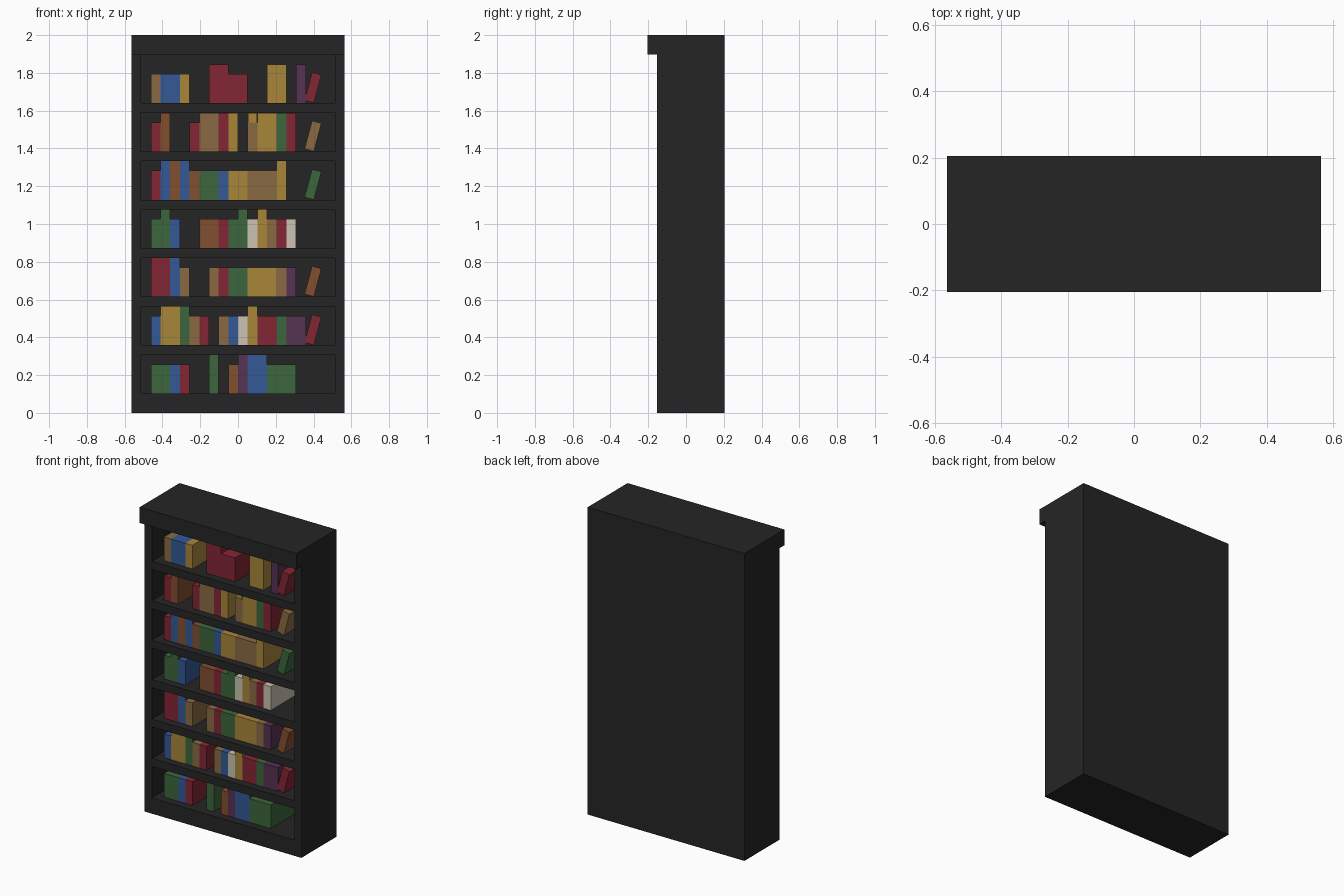
import bpy, math

if "Cube" in bpy.data.objects:
    bpy.data.objects.remove(bpy.data.objects["Cube"])

U = 2 / 39  # one design unit; the case is 39 units tall


def srgb(r, g, b):
    def lin(c):
        c /= 255
        return c / 12.92 if c <= 0.04045 else ((c + 0.055) / 1.055) ** 2.4
    return (lin(r), lin(g), lin(b), 1)


def material(name, rgb):
    m = bpy.data.materials.new(name)
    m.diffuse_color = srgb(*rgb)
    m.use_nodes = True
    m.node_tree.nodes["Principled BSDF"].inputs["Base Color"].default_value = m.diffuse_color
    return m


MATS = {
    'k': material("black_wood", (37, 37, 37)),
    'r': material("red_cover", (131, 38, 52)),
    'b': material("blue_cover", (52, 88, 150)),
    'y': material("gold_cover", (168, 134, 58)),
    'g': material("green_cover", (60, 102, 60)),
    't': material("tan_cover", (138, 106, 68)),
    'o': material("rust_cover", (130, 78, 48)),
    'p': material("purple_cover", (86, 50, 82)),
    'w': material("cream_cover", (204, 196, 178)),
}


def box(name, x0, x1, y0, y1, z0, z1, key, lean=0):
    """Box from bounds in design units, optionally tilted about its centre."""
    bpy.ops.mesh.primitive_cube_add(size=1)
    o = bpy.context.object
    o.name = name
    o.location = ((x0 + x1) / 2 * U, (y0 + y1) / 2 * U, (z0 + z1) / 2 * U)
    o.scale = ((x1 - x0) * U, (y1 - y0) * U, (z1 - z0) * U)
    o.rotation_euler.y = lean
    o.data.materials.append(MATS[key])
    return o


# Case: sides, back, base and overhanging cornice
for side, s in (("left", -1), ("right", 1)):
    box(side + "_side", min(s * 10, s * 11), max(s * 10, s * 11), -3, 4, 0, 37, 'k')
box("back_panel", -10, 10, 3, 4, 0, 37, 'k')
box("base", -10, 10, -3, 3, 0, 2, 'k')
box("cornice", -11, 11, -4, 4, 37, 39, 'k')

# Shelves between the seven bays
for i in range(1, 7):
    box("shelf", -10, 10, -3, 3, 1 + 5 * i, 2 + 5 * i, 'k')

# Books from the bottom bay up: capitals are tall, dots are gaps, then leaning book
ROWS = [
    ("ggbr..G.oPBBggg.", ""),
    ("bYYGtr.tbwYrrgpp", "r"),
    ("RRBt..trggyyytp.", "o"),
    ("gGb..oorgGwYtrw.", ""),
    ("rBOBoggbyytttY..", "g"),
    ("rO..rTTRY.tYYGR.", "t"),
    ("tbby..RRrr..YY.P", "r"),
]
FRONT, BACK = -2, 3
for row, (books, leaning) in enumerate(ROWS):
    z = 2 + 5 * row
    for i, c in enumerate(books):
        if c != '.':
            height = 3.98 if c.isupper() else 3
            box("book", i - 9, i - 8, FRONT, BACK, z, z + height, c.lower())
    if leaning:
        box("leaning_book", 7.24, 8.24, FRONT, BACK, z + 0.08, z + 3.08,
            leaning, math.radians(15))

# Small gold book lying on the short tan one in the sixth bay
box("small_book", 1.05, 1.95, FRONT + 0.05, BACK, 30, 30.98, 'y')
